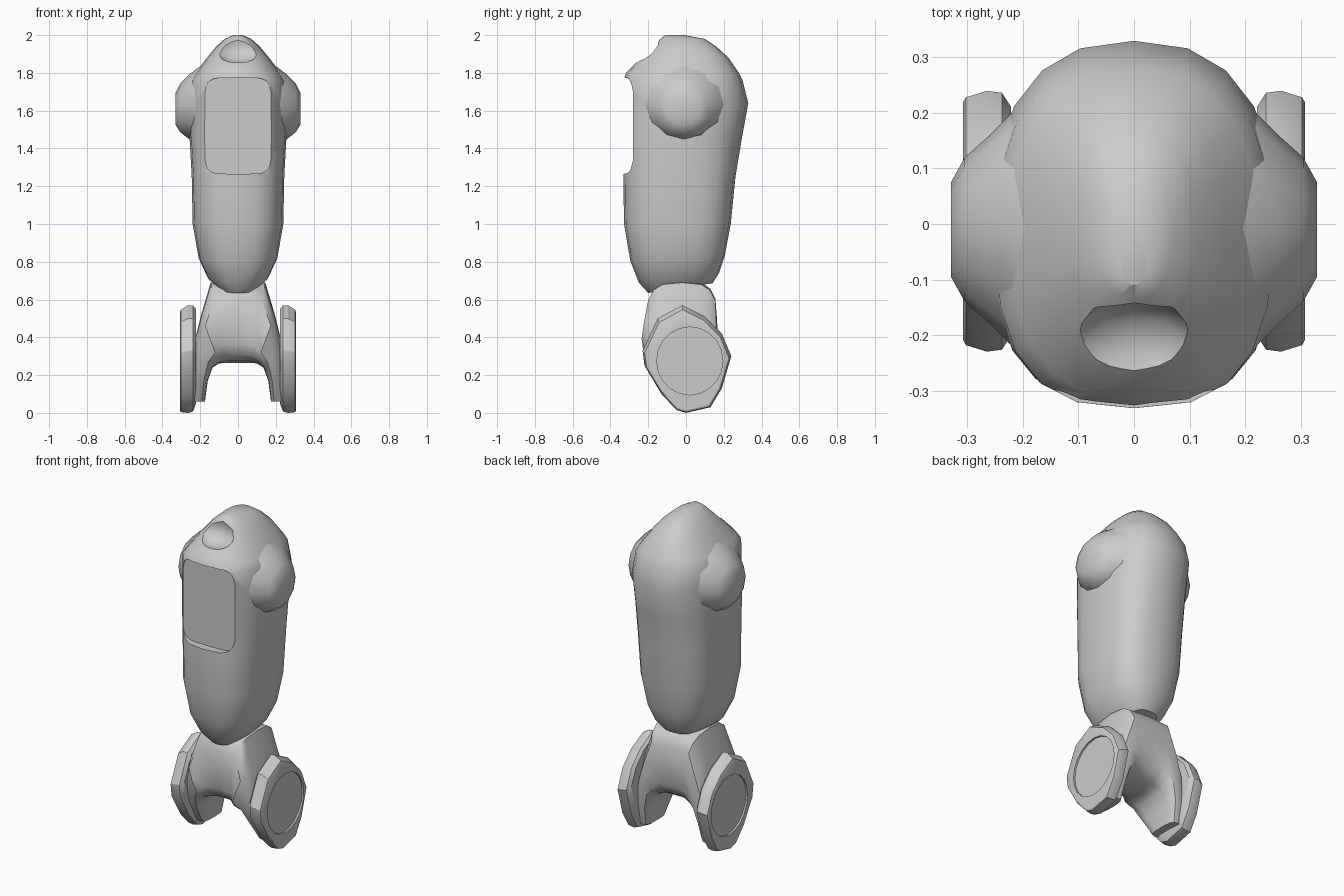
import bpy, bmesh
from math import sin, cos, pi, copysign, radians
from mathutils import Vector

if "Cube" in bpy.data.objects:
    bpy.data.objects.remove(bpy.data.objects["Cube"])


def section(centre, u, v, n, e, e_back=None):
    """Rounded (superellipse) ring spanned by half-axes u and v."""
    pts = []
    for i in range(n):
        a = 2 * pi * i / n
        k = e_back if e_back and sin(a) > 0 else e
        c = copysign(abs(cos(a)) ** (2 / k), cos(a))
        s = copysign(abs(sin(a)) ** (2 / k), sin(a))
        pts.append(Vector(centre) + Vector(u) * c + Vector(v) * s)
    return pts


def finish(name, bm, angle=38):
    bmesh.ops.recalc_face_normals(bm, faces=bm.faces)
    me = bpy.data.meshes.new(name)
    bm.to_mesh(me)
    bm.free()
    ob = bpy.data.objects.new(name, me)
    bpy.context.collection.objects.link(ob)
    smooth(ob, angle)
    return ob


def smooth(ob, angle=38):
    bpy.ops.object.select_all(action='DESELECT')
    ob.select_set(True)
    bpy.context.view_layer.objects.active = ob
    bpy.ops.object.shade_smooth_by_angle(angle=radians(angle))


def loft(name, rings, angle=38):
    bm = bmesh.new()
    vs = [[bm.verts.new(p) for p in r] for r in rings]
    n = len(vs[0])
    for a, b in zip(vs, vs[1:]):
        for i in range(n):
            j = (i + 1) % n
            bm.faces.new((a[i], a[j], b[j], b[i]))
    bm.faces.new(vs[0])
    bm.faces.new(vs[-1])
    return finish(name, bm, angle)


def cut(ob, cutter):
    cutter.hide_render = True
    m = ob.modifiers.new("cut", 'BOOLEAN')
    m.operation, m.solver, m.object = 'DIFFERENCE', 'EXACT', cutter
    bpy.ops.object.select_all(action='DESELECT')
    ob.select_set(True)
    bpy.context.view_layer.objects.active = ob
    bpy.ops.object.modifier_apply(modifier=m.name)
    bpy.data.objects.remove(cutter)


# Body: z, half width, front y, back y, tilt
body_rings = [
    (.665, .10, -.20, .14, .15), (.72, .16, -.25, .175, .12),
    (.82, .208, -.295, .205, .05), (1.0, .24, -.328, .237, 0),
    (1.25, .245, -.332, .262, 0), (1.45, .256, -.330, .295, 0),
    (1.64, .258, -.330, .330, 0), (1.76, .25, -.332, .300, 0),
    (1.80, .225, -.318, .28, 0), (1.88, .165, -.24, .225, 0),
    (1.94, .115, -.18, .16, 0), (1.98, .07, -.135, .10, 0),
    (2.0, .025, -.11, -.01, 0)]
rings = []
for z, w, f, b, t in body_rings:
    e = 2.7 if .8 < z < 1.78 else 2.4
    back = 2.7 if z < 1.3 else 2.4
    h = (b - f) / 2
    rings.append(section((0, (f + b) / 2, z + t * (f + b) / 2),
                         (w, 0, 0), (0, h, t * h), 20, e, back))
body = loft("body", rings)

# Window recess: rounded rectangular cutter
window = loft("window_cutter", [
    section((0, y, 1.52), (.178, 0, 0), (0, 0, .255), 32, 6)
    for y in (-.5, -.28)])
cut(body, window)

# Eye socket above the brow
bm = bmesh.new()
bmesh.ops.create_uvsphere(bm, u_segments=12, v_segments=8, radius=1)
for v in bm.verts:
    v.co = Vector((v.co.x * .135, v.co.y * .10 - .235, v.co.z * .09 + 1.94))
cut(body, finish("socket_cutter", bm))
smooth(body)

# Base: an arch lofted from one foot over the waist to the other
# outer x, z / inner x, z / front y, back y
arch = [(.25, .06, .175, .06, -.07, .12), (.25, .20, .16, .17, -.15, .15),
        (.235, .36, .135, .24, -.20, .165), (.195, .52, .10, .262, -.235, .17),
        (.145, .69, .06, .265, -.21, .165), (0, .70, 0, .265, -.205, .165)]
full = [(a, 1) for a in arch] + [(a, -1) for a in arch[-2::-1]]
rings = []
for (ox, oz, ix, iz, f, b), s in full:
    rings.append(section((s * (ox + ix) / 2, (f + b) / 2, (oz + iz) / 2),
                         (s * (ox - ix) / 2, 0, (oz - iz) / 2),
                         (0, (b - f) / 2, 0), 16, 3.2))
loft("base_arch", rings)

# Foot pad outline in side view (y, z)
pad = [(0, 0), (.13, .03), (.19, .13), (.24, .30), (.19, .42), (.10, .51),
       (-.02, .57), (-.15, .50), (-.23, .33), (-.22, .25), (-.13, .10),
       (-.05, .015)]


def pad_ring(x, k, dz=0):
    return [Vector((x, .005 + (y - .005) * k, .285 + (z - .285) * k + dz))
            for y, z in pad]


for side, s in (("right", 1), ("left", -1)):
    # Shoulder bump, flaring into the body: x, y, half depth, z, half height
    loft(side + "_shoulder", [
        section((s * x, y, z), (0, d, 0), (0, 0, h), 12, 2)
        for x, y, d, z, h in ((.15, -.01, .25, 1.64, .23),
                              (.215, -.01, .215, 1.635, .19),
                              (.26, -.01, .17, 1.62, .17),
                              (.305, -.01, .13, 1.615, .13),
                              (.33, -.01, .085, 1.61, .085))], 45)
    # Foot pad with a shallow oval dish on its outer face
    rings = [pad_ring(s * .222, .88, .015), pad_ring(s * .238, .985, .003),
             pad_ring(s * .265, 1), pad_ring(s * .303, .95, -.01),
             pad_ring(s * .308, .91, -.013)]
    ob = loft(side + "_foot_pad", rings, 30)
    cut(ob, loft("dish_cutter", [
        section((s * x, .02, .275), (0, .175, 0), (0, 0, .18), 20, 2)
        for x in (.297, .4)]))
    smooth(ob, 30)
